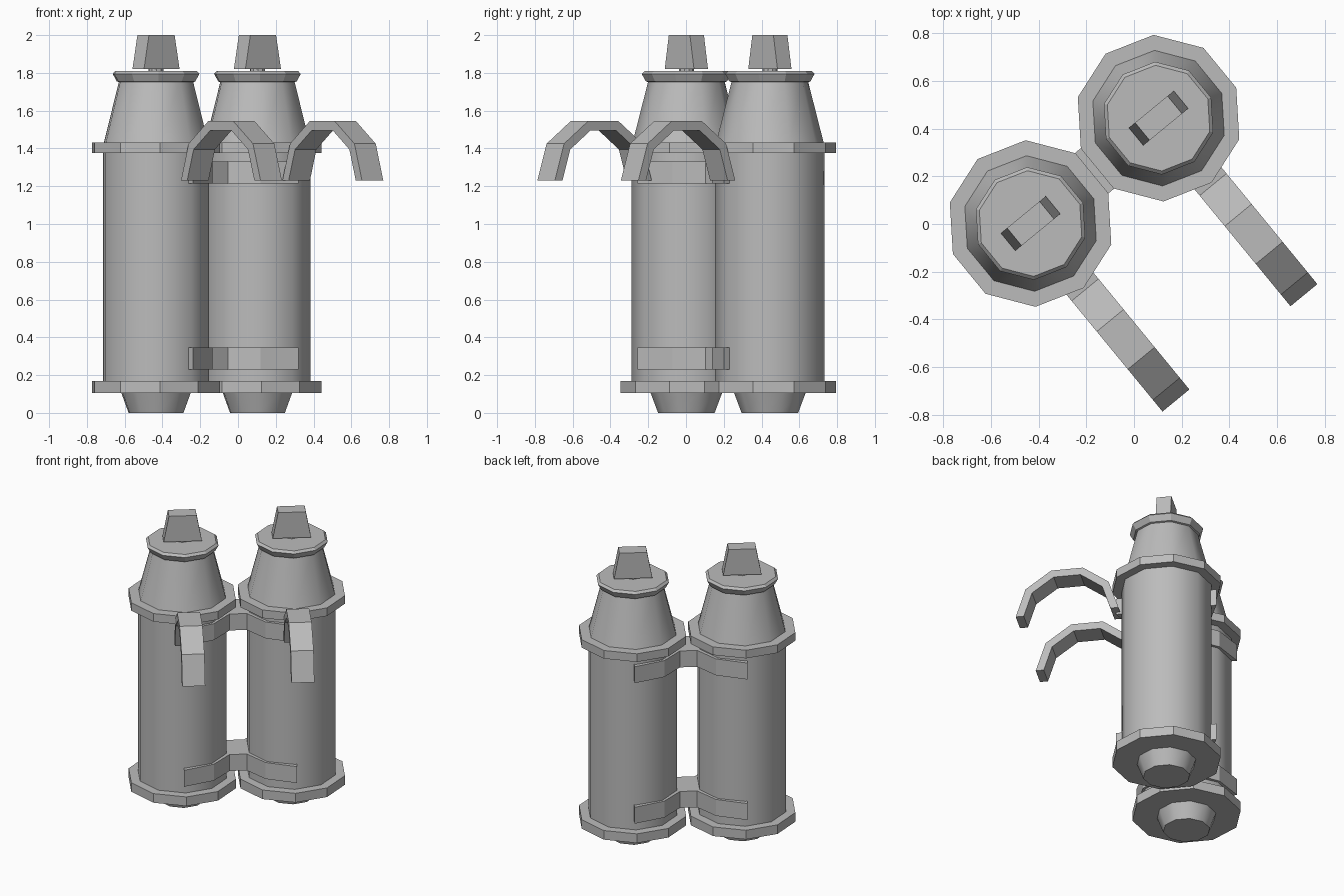
import bpy, bmesh
from math import sin, cos, pi, radians
from mathutils import Matrix, Vector

if "Cube" in bpy.data.objects:
    bpy.data.objects.remove(bpy.data.objects["Cube"])

SIDES = 10
TURN = Matrix.Rotation(radians(39.4), 4, 'Z')
CENTRES = {"right": Vector((-0.434, 0.002, 0)), "left": Vector((0.103, 0.444, 0))}
MIDDLE = (CENTRES["right"] + CENTRES["left"]) / 2

grey = bpy.data.materials.new("plain_grey")
grey.use_nodes = True
grey.diffuse_color = (0.5, 0.5, 0.5, 1)
grey.node_tree.nodes["Principled BSDF"].inputs["Base Color"].default_value = (0.5, 0.5, 0.5, 1)


def finish(name, bm, place, smooth=None):
    bmesh.ops.recalc_face_normals(bm, faces=bm.faces)
    mesh = bpy.data.meshes.new(name)
    bm.to_mesh(mesh)
    bm.free()
    mesh.materials.append(grey)
    ob = bpy.data.objects.new(name, mesh)
    ob.matrix_world = Matrix.Translation(place) @ TURN
    bpy.context.collection.objects.link(ob)
    if smooth:
        bpy.ops.object.select_all(action='DESELECT')
        ob.select_set(True)
        bpy.context.view_layer.objects.active = ob
        bpy.ops.object.shade_smooth_by_angle(angle=radians(smooth))
    return ob


def lathe(name, profile, place, smooth=None):
    """Ten-sided turned solid from (radius, height) pairs."""
    bm = bmesh.new()
    rings = [[bm.verts.new((r * cos(pi / 2 + 2 * pi * i / SIDES),
                            r * sin(pi / 2 + 2 * pi * i / SIDES), z))
              for i in range(SIDES)] for r, z in profile]
    for low, high in zip(rings, rings[1:]):
        for i in range(SIDES):
            j = (i + 1) % SIDES
            bm.faces.new((low[i], low[j], high[j], high[i]))
    bm.faces.new(rings[0])
    bm.faces.new(rings[-1])
    return finish(name, bm, place, smooth)


def prism(name, outline, depth, place):
    """Extrude a closed outline of 3D points along depth."""
    bm = bmesh.new()
    face = bm.faces.new([bm.verts.new(p) for p in outline])
    out = bmesh.ops.extrude_face_region(bm, geom=[face])
    bmesh.ops.translate(bm, vec=depth,
                        verts=[v for v in out["geom"] if isinstance(v, bmesh.types.BMVert)])
    bmesh.ops.triangulate(bm, faces=[f for f in bm.faces if len(f.verts) > 4])
    return finish(name, bm, place)


# Two matching tanks
for side, c in CENTRES.items():
    lathe(side + "_tank_body", [(0.29, 0.13), (0.29, 1.4)], c, 40)
    lathe(side + "_lower_flange", [(0.35, 0.106), (0.35, 0.17)], c)
    lathe(side + "_upper_flange", [(0.35, 1.375), (0.35, 1.432)], c)
    lathe(side + "_shoulder_cone", [(0.288, 1.42), (0.2, 1.765)], c, 40)
    lathe(side + "_cap_rim", [(0.2, 1.75), (0.215, 1.755), (0.237, 1.795), (0.222, 1.81)], c)
    lathe(side + "_bottom_nozzle", [(0.15, 0.0), (0.192, 0.112)], c, 70)

    # Tapered valve handle on a short stem
    lathe(side + "_valve_stem", [(0.04, 1.8), (0.04, 1.83)], c)
    prism(side + "_valve_handle",
          [(-0.122, -0.048, 1.82), (0.122, -0.048, 1.82),
           (0.088, -0.048, 2.0), (-0.088, -0.048, 2.0)], (0, 0.096, 0), c)

    # Arched shoulder hook, half a decagon seen from the side
    steps = [pi * i / 5 for i in range(6)]
    arch = [(-0.073, -0.629 + 0.332 * cos(a), 1.23 + 0.332 * sin(a)) for a in steps]
    arch += [(-0.073, -0.629 + 0.28 * cos(a), 1.23 + 0.28 * sin(a)) for a in reversed(steps)]
    prism(side + "_shoulder_hook", arch, (0.146, 0, 0), c)

# Clamping bands that join the tanks
quarter = [(0.2, 0), (0.36, 0.265), (0.36, 0.325), (0.165, 0.247), (0.055, 0.11)]
half = quarter + [(-x, y) for x, y in reversed(quarter)]
loop = half + [(x, -y) for x, y in reversed(half) if y > 0]
# Walk the mirrored half so the outline stays one ring
ring = half + [(-x, -y) for x, y in half if y > 0]
for name, z in (("lower_band", 0.23), ("upper_band", 1.215)):
    prism(name, [(x, y, z) for x, y in ring], (0, 0, 0.115), MIDDLE)
